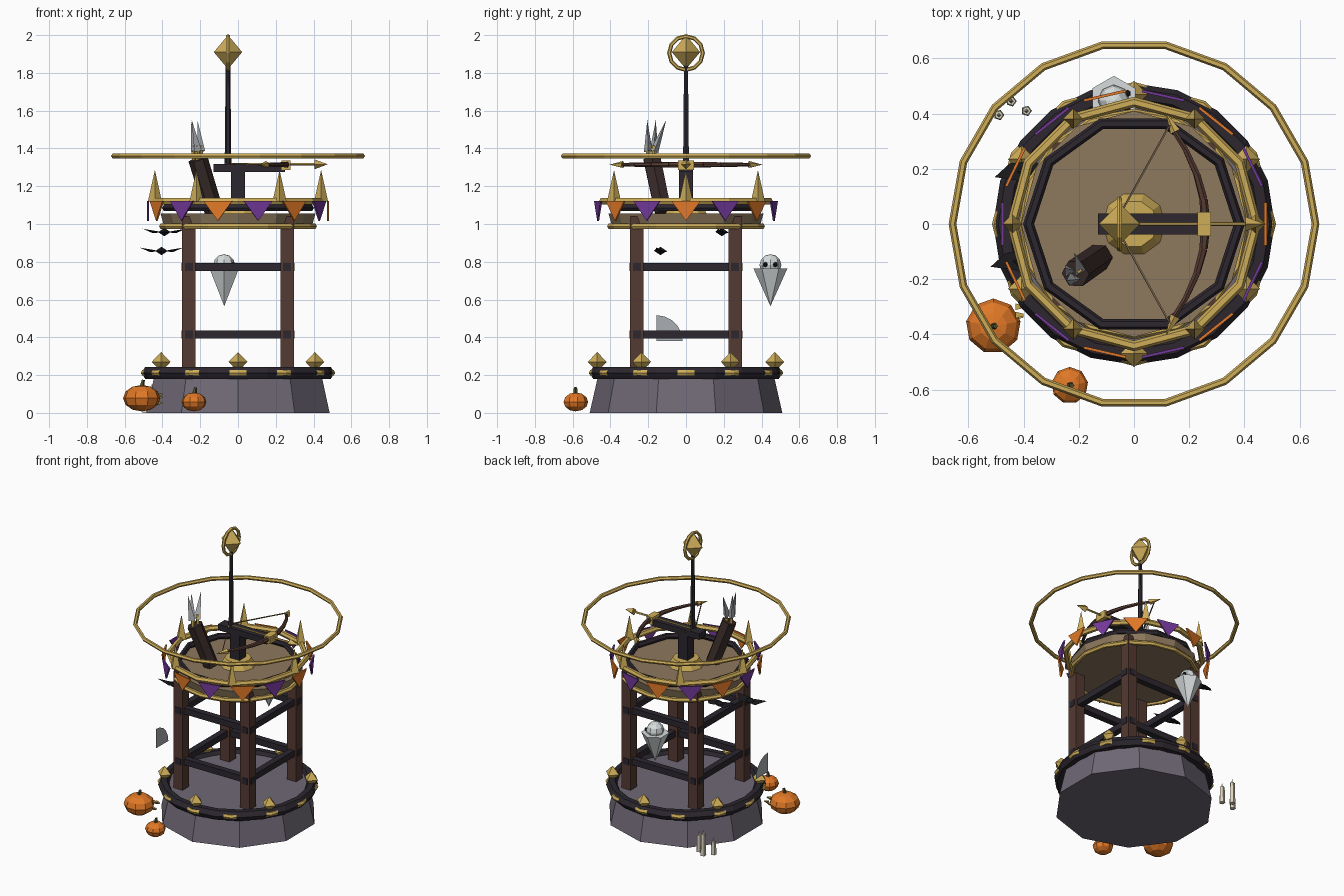
import bpy, math
from mathutils import Vector
from math import sin, cos, pi, radians

if "Cube" in bpy.data.objects:
    bpy.data.objects.remove(bpy.data.objects["Cube"])

def mat(name, c):
    m = bpy.data.materials.new(name)
    m.diffuse_color = (*c, 1)
    m.use_nodes = True
    m.node_tree.nodes["Principled BSDF"].inputs["Base Color"].default_value = m.diffuse_color
    return m

STONE = mat("stone", (.16, .14, .18))
DARK = mat("dark_iron", (.025, .02, .028))
GOLD = mat("gold", (.62, .42, .10))
WOOD = mat("wood", (.09, .042, .032))
BARK = mat("dark_wood", (.04, .024, .022))
TAN = mat("deck_tan", (.27, .19, .11))
ORANGE = mat("orange", (.75, .19, .02))
PURPLE = mat("purple", (.17, .04, .32))
WHITE = mat("pale", (.68, .72, .72))
GREY = mat("feather_grey", (.4, .42, .45))
CREAM = mat("wax", (.72, .66, .52))
BLACK = mat("black", (.01, .01, .012))
GREEN = mat("stem", (.07, .08, .03))

def mesh(name, verts, faces, m):
    me = bpy.data.meshes.new(name)
    me.from_pydata(verts, [], faces)
    o = bpy.data.objects.new(name, me)
    bpy.context.collection.objects.link(o)
    me.materials.append(m)
    return o

def done(name, m):
    o = bpy.context.object
    o.name = name
    o.data.materials.append(m)
    return o

def box(name, c, s, m):
    bpy.ops.mesh.primitive_cube_add(size=1, location=c)
    bpy.context.object.scale = s
    return done(name, m)

def rod(name, a, b, r1, r2, n, m, spin=0):
    """Tapered n-sided rod from a to b; spin is the angle of its first corner."""
    a, b = Vector(a), Vector(b)
    d = b - a
    q = Vector((0, 0, 1)).rotation_difference(d)
    ring = lambda p, r: [p + q @ Vector((r*cos(spin + 2*pi*i/n), r*sin(spin + 2*pi*i/n), 0)) for i in range(n)]
    v = ring(a, max(r1, 1e-4)) + ring(b, max(r2, 1e-4))
    f = [(i, (i+1) % n, n + (i+1) % n, n + i) for i in range(n)]
    f += [tuple(range(n))[::-1], tuple(range(n, 2*n))]
    return mesh(name, v, f, m)

def ring(name, R, r, z, n, k, m, spin=0, loc=(0, 0), rot=(0, 0, 0)):
    bpy.ops.mesh.primitive_torus_add(major_radius=R, minor_radius=r, major_segments=n,
        minor_segments=k, location=(*loc, z), rotation=rot if spin == 0 else (0, 0, spin))
    return done(name, m)

def octa(name, c, rx, rz, m):
    x, y, z = c
    v = [(x+rx, y, z), (x, y+rx, z), (x-rx, y, z), (x, y-rx, z), (x, y, z+rz), (x, y, z-rz)]
    f = [(i, (i+1) % 4, 4) for i in range(4)] + [((i+1) % 4, i, 5) for i in range(4)]
    return mesh(name, v, f, m)

def ball(name, c, s, n, k, m):
    bpy.ops.mesh.primitive_uv_sphere_add(segments=n, ring_count=k, radius=1, location=c)
    bpy.context.object.scale = s
    return done(name, m)

def polar(R, a, z):
    return (R*cos(a), R*sin(a), z)

# Stone base with iron band, gold trim and six studs
rod("stone_base", (0, 0, 0), (0, 0, .22), .51, .46, 10, STONE, pi/2)
ring("base_band", .473, .037, .212, 20, 6, DARK)
ring("base_trim", .498, .017, .212, 12, 6, GOLD)
for i in range(6):
    octa("base_stud", polar(.47, pi/6 + i*pi/3, .27), .05, .052, GOLD)

# Four legs and two levels of cross beams
for sx in (-1, 1):
    for sy in (-1, 1):
        box("leg", (sx*.26, sy*.26, .62), (.072, .072, .84), WOOD)
for z in (.415, .773):
    for s in (-1, 1):
        box("beam_x", (0, s*.26, z), (.6, .043, .043), DARK)
        box("beam_y", (s*.26, 0, z), (.043, .6, .043), DARK)

# Deck, its trim, and the railing rings
rod("deck", (0, 0, .985), (0, 0, 1.055), .39, .41, 12, TAN)
ring("deck_trim", .402, .016, .988, 16, 6, GOLD)
ring("deck_inner_ring", .382, .02, 1.085, 10, 6, DARK)
ring("railing", .442, .019, 1.12, 12, 6, GOLD)
for i in range(6):
    a = i*pi/3
    rod("crown_spike", polar(.44, a, 1.12), polar(.44, a, 1.285), .037, 0, 4, GOLD)

# Bunting flags
for i in range(14):
    a = 2*pi*i/14
    t = Vector((-sin(a), cos(a), 0))
    v = []
    for R in (.472, .482):
        p = Vector(polar(R, a, 1.122))
        v += [p - t*.078, p + t*.078, p*1.0 - Vector((0, 0, .105))]
    mesh("flag", v, [(0, 2, 1), (3, 4, 5), (0, 1, 4, 3), (1, 2, 5, 4), (2, 0, 3, 5)],
         PURPLE if i % 2 else ORANGE)

# Floating range ring
ring("range_ring", .658, .014, 1.36, 18, 6, GOLD)

# Crossbow on its pivot
rod("pivot_base", (0, 0, 1.05), (0, 0, 1.105), .118, .085, 10, GOLD)
box("pivot_post", (0, 0, 1.19), (.075, .075, .2), DARK)
box("stock", (.06, 0, 1.296), (.38, .076, .042), DARK)
box("bow_clamp", (.255, 0, 1.311), (.048, .086, .05), GOLD)
bow = [(.26 - .13*(abs(t)/4)**2, t/4*.36, 1.314) for t in range(-4, 5)]
for p, q, i in zip(bow, bow[1:], range(8)):
    e = lambda j: .017 - .002*abs(j - 4)
    rod("bow_limb", p, q, e(i), e(i+1), 6, WOOD)
for s in (-1, 1):
    rod("bow_tip", (.15, s*.335, 1.314), (.115, s*.405, 1.314), .02, 0, 5, GOLD)
    rod("bow_string", (.13, s*.36, 1.314), (-.07, 0, 1.318), .004, .004, 4, TAN)
rod("bolt_shaft", (-.07, 0, 1.316), (.42, 0, 1.316), .007, .007, 5, GOLD)
rod("bolt_head", (.405, 0, 1.316), (.475, 0, 1.316), .026, 0, 4, GOLD)

# Mast with gem and hoop
rod("mast", (-.053, 0, 1.3), (-.053, 0, 1.85), .018, .012, 6, DARK)
octa("mast_gem", (-.053, 0, 1.91), .075, .09, GOLD)
ring("mast_hoop", .089, .011, 1.905, 12, 6, GOLD, loc=(-.053, 0), rot=(0, pi/2, 0))

# Quiver with spare bolts
rod("quiver", (-.125, -.12, 1.06), (-.212, -.18, 1.345), .05, .052, 6, BARK)
for dx, dy, tx, ty in ((0, -.02, -.245, -.205), (-.018, .01, -.25, -.16), (.018, .012, -.215, -.105)):
    b = Vector((-.212 + dx, -.18 + dy, 1.33))
    m = b + Vector((-.006, 0, .085))
    rod("spare_bolt", b, m, .012, .012, 4, GOLD)
    rod("fletching", m - Vector((0, 0, .03)), (tx, ty, 1.55), .026, 0, 3, GREY)

# Pumpkins
for x, y, r, h in ((-.51, -.37, .1, .07), (-.233, -.585, .067, .05)):
    ball("pumpkin", (x, y, h + .008), (r, r, h), 9, 6, ORANGE)
    rod("pumpkin_stem", (x, y, 2*h - .005), (x + .008, y, 2*h + .035), .014, .009, 5, GREEN)
for y, z in ((-.33, .1), (-.3, .085), (-.335, .055)):
    rod("carved_face", (-.43, y, z), (-.4, y, z), .014, .005, 3, GOLD)

# Candles
for x, y, h in ((-.445, .445, .15), (-.49, .395, .09), (-.39, .41, .115)):
    rod("candle", (x, y, 0), (x, y, h), .02, .016, 5, CREAM)
    rod("candle_tip", (x, y, h), (x, y, h + .03), .008, 0, 4, CREAM)

# Ghost looking towards +x
rod("ghost_body", (-.073, .447, .565), (-.073, .447, .765), 0, .09, 6, WHITE, pi/2)
ball("ghost_head", (-.073, .447, .782), (.058, .058, .058), 8, 6, WHITE)
for y in (.42, .473):
    ball("ghost_eye", (-.024, y, .785), (.013, .013, .013), 6, 4, BLACK)

# Bats
for x, y, z in ((-.405, -.135, .857), (-.39, .19, .957)):
    octa("bat_body", (x, y, z), .033, .022, BLACK)
    for s in (-1, 1):
        w = [(x + s*.01, y - .035, z), (x + s*.115, y - .02, z + .018),
             (x + s*.06, y + .03, z - .006), (x + s*.01, y + .035, z)]
        mesh("bat_wing", w, [(0, 1, 2, 3)], BLACK)

# Cobweb fan, a flat plate
fan = [(-.53, -.155, .38)] + [(-.53, -.155 + .137*sin(radians(18*i)), .38 + .137*cos(radians(18*i))) for i in range(6)]
mesh("cobweb", fan, [tuple(range(7))], GREY)
